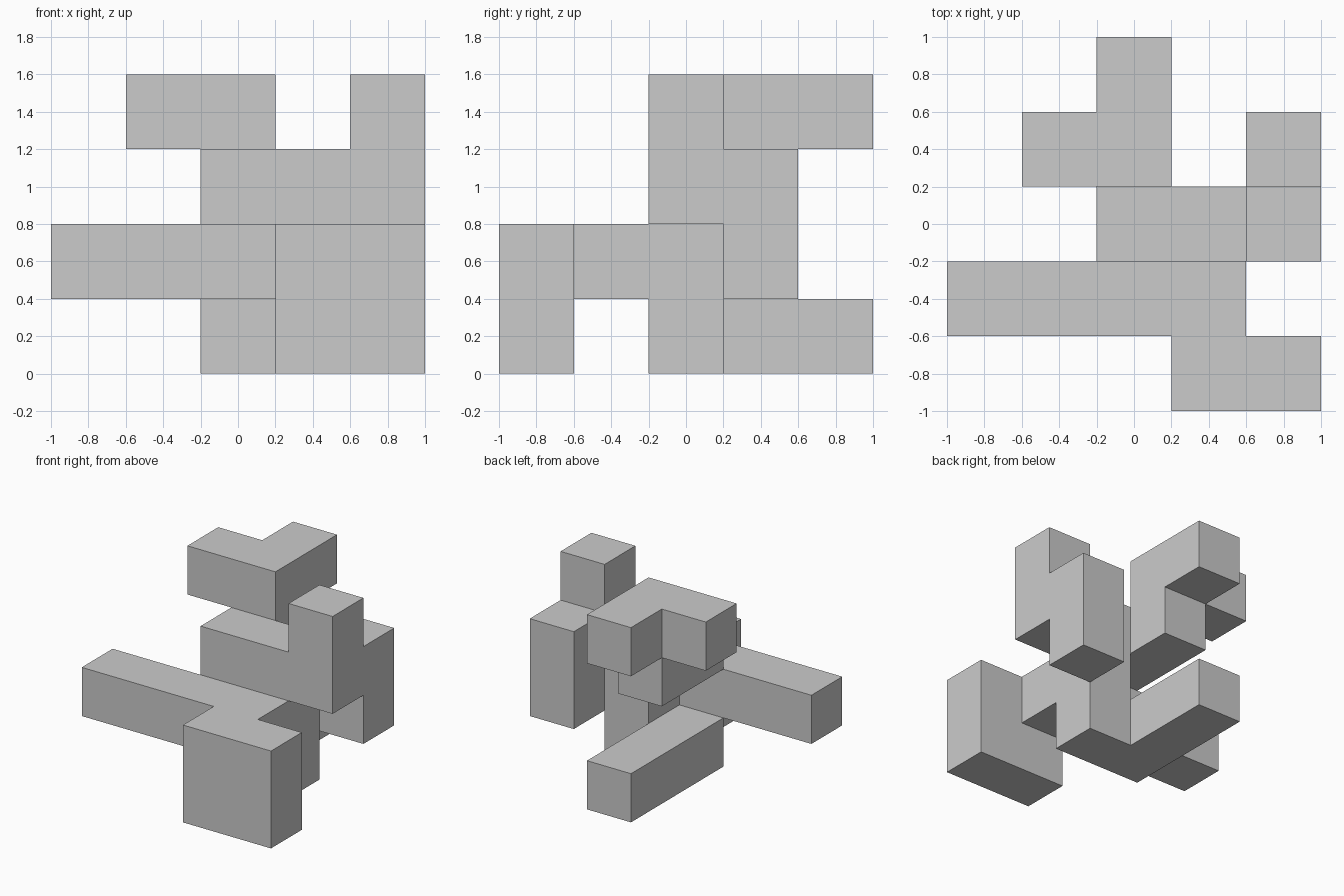
import bpy, bmesh
from mathutils import Vector

if "Cube" in bpy.data.objects:
    bpy.data.objects.remove(bpy.data.objects["Cube"])

CELL = 0.4

# Straight bars of unit cells on a 5 x 5 x 4 grid: (first cell, last cell)
bars = [
    ((3, 0, 0), (4, 0, 1)),  # front slab
    ((0, 1, 1), (3, 1, 1)),  # long side arm
    ((3, 2, 0), (3, 2, 2)),  # central post
    ((2, 2, 0), (2, 4, 0)),  # rear floor arm
    ((2, 2, 2), (4, 2, 2)),  # upper cross bar
    ((4, 2, 3), (4, 2, 3)),  # right turret
    ((4, 3, 1), (4, 3, 2)),  # hanging block at the back right
    ((2, 3, 2), (2, 3, 3)),  # rear riser
    ((1, 3, 3), (1, 3, 3)),  # top stub to the left
    ((2, 4, 3), (2, 4, 3)),  # top stub to the back
]

cells = {(x, y, z)
         for a, b in bars
         for x in range(a[0], b[0] + 1)
         for y in range(a[1], b[1] + 1)
         for z in range(a[2], b[2] + 1)}

bm = bmesh.new()
verts = {}


def corner(p):
    """Shared vertex at a grid corner."""
    key = tuple(round(c) for c in p)
    if key not in verts:
        verts[key] = bm.verts.new((key[0] * CELL - 1, key[1] * CELL - 1, key[2] * CELL))
    return verts[key]


# Skin only the exposed sides of the cells
for cell in sorted(cells):
    for axis in range(3):
        for sign in (-1, 1):
            n = Vector((0, 0, 0))
            n[axis] = sign
            if tuple(int(c + d) for c, d in zip(cell, n)) in cells:
                continue
            u = Vector((0, 0, 0))
            u[(axis + 1) % 3] = 1
            v = n.cross(u)
            mid = Vector(cell) + Vector((0.5, 0.5, 0.5)) + n / 2
            bm.faces.new([corner(mid + (u * i + v * j) / 2)
                          for i, j in ((-1, -1), (1, -1), (1, 1), (-1, 1))])

# Merge coplanar squares into large flat faces
bm.normal_update()
bmesh.ops.dissolve_limit(bm, angle_limit=0.01, verts=bm.verts[:], edges=bm.edges[:])

mesh = bpy.data.meshes.new("block_puzzle")
bm.to_mesh(mesh)
bm.free()
bpy.context.collection.objects.link(bpy.data.objects.new("block_puzzle", mesh))
